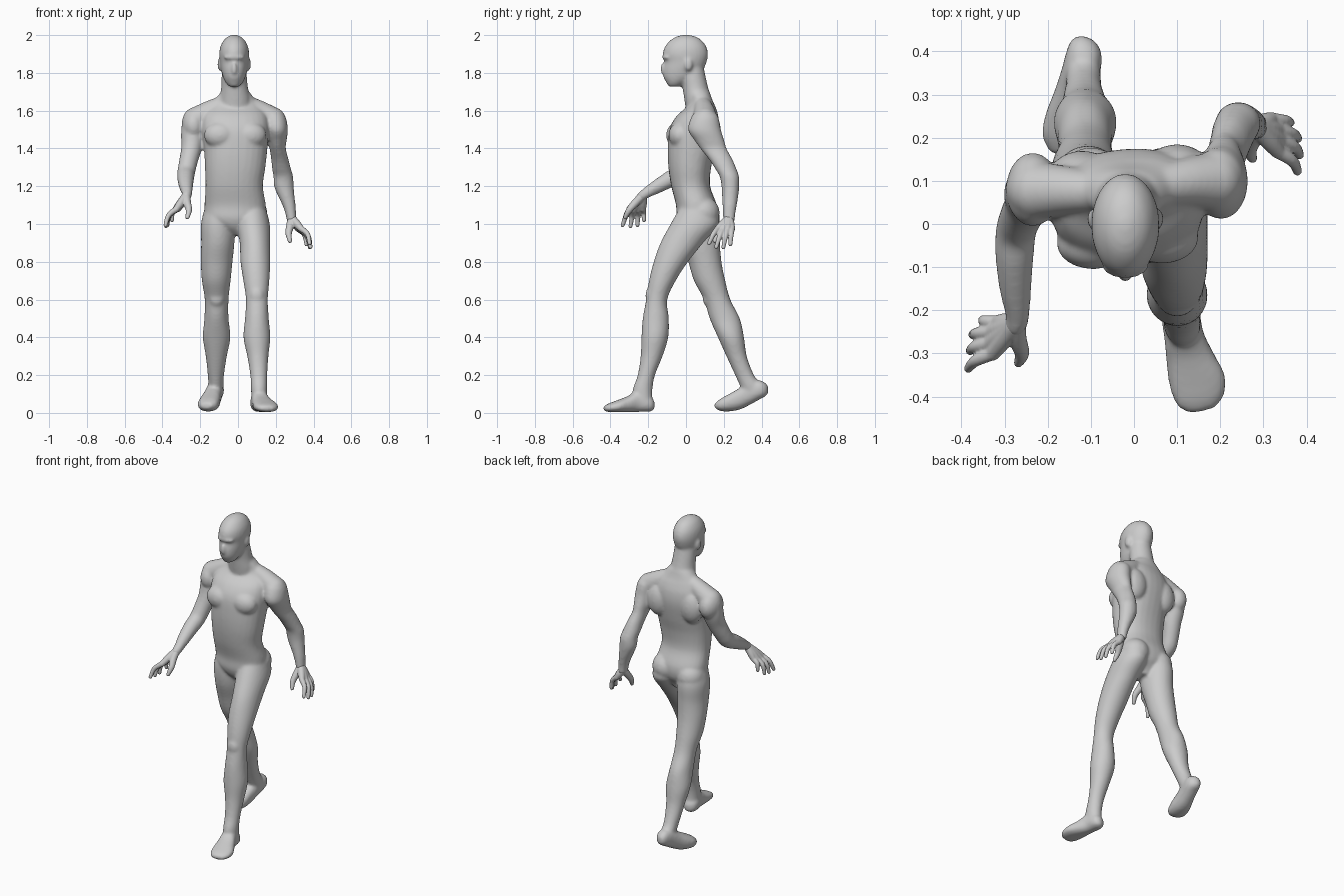
import bpy, bmesh, math
from mathutils import Vector, Matrix

X, Y, Z = Vector((1, 0, 0)), Vector((0, 1, 0)), Vector((0, 0, 1))
SIDES = 28


def spline(rows, n=5):
    """Smooth Catmull-Rom resampling of rows of numbers."""
    out = []
    for i in range(len(rows) - 1):
        a, b, c, d = (rows[max(i - 1, 0)], rows[i], rows[i + 1], rows[min(i + 2, len(rows) - 1)])
        for k in range(n):
            t = k / n
            out.append([0.5 * (2 * q + (r - p) * t + (2 * p - 5 * q + 4 * r - s) * t * t
                               + (3 * q - p - 3 * r + s) * t ** 3) for p, q, r, s in zip(a, b, c, d)])
    return out + [list(rows[-1])]


def skin(bm, rings, power=2.0):
    """Closed skin over (centre, u, v) oval rings."""
    loops = []
    for c, u, v in rings:
        loop = []
        for k in range(SIDES):
            a = 2 * math.pi * k / SIDES
            co, si = math.cos(a), math.sin(a)
            loop.append(bm.verts.new(c + u * math.copysign(abs(co) ** (2 / power), co)
                                     + v * math.copysign(abs(si) ** (2 / power), si)))
        loops.append(loop)
    for p, q in zip(loops, loops[1:]):
        for k in range(SIDES):
            j = (k + 1) % SIDES
            bm.faces.new((p[k], p[j], q[j], q[k]))
    bm.faces.new(loops[0][::-1])
    bm.faces.new(loops[-1])


def slices(bm, rows, u=X, v=Y, power=2.0):
    """Rows of x, y, z, half width, half depth and optional twist."""
    rings = []
    for r in spline(rows):
        turn = Matrix.Rotation(r[5] if len(r) > 5 else 0, 3, 'Z')
        rings.append((Vector(r[:3]), turn @ u * max(r[3], .004), turn @ v * max(r[4], .004)))
    skin(bm, rings, power)


def blob(bm, c, r):
    m = Matrix.Translation(c) @ Matrix.Diagonal((*r, 1))
    bmesh.ops.create_uvsphere(bm, u_segments=24, v_segments=14, radius=1, matrix=m)


def tube(bm, rows):
    """Round tube through rows of x, y, z, radius."""
    rows = spline(rows)
    pts = [Vector(r[:3]) for r in rows]
    u, rings = None, []
    for i, p in enumerate(pts):
        t = (pts[min(i + 1, len(pts) - 1)] - pts[max(i - 1, 0)]).normalized()
        u = t.orthogonal() if u is None else u - t * u.dot(t)
        u.normalize()
        rings.append((p, u * rows[i][3], t.cross(u) * rows[i][3]))
    skin(bm, rings)
    for i in (0, -1):
        blob(bm, pts[i], [rows[i][3]] * 3)


def finish(bm, name, voxel, rounds):
    """Fuse the overlapping parts into one smooth surface."""
    bmesh.ops.recalc_face_normals(bm, faces=bm.faces[:])
    mesh = bpy.data.meshes.new(name)
    bm.to_mesh(mesh)
    bm.free()
    ob = bpy.data.objects.new(name, mesh)
    bpy.context.collection.objects.link(ob)
    rem = ob.modifiers.new("fuse", 'REMESH')
    rem.mode, rem.voxel_size, rem.use_smooth_shade = 'VOXEL', voxel, True
    smo = ob.modifiers.new("soften", 'SMOOTH')
    smo.factor, smo.iterations = 0.5, rounds


body = bmesh.new()

# torso from crotch to neck base
slices(body, [(-.01, .06, .94, .03, .05, 0), (-.01, .05, .98, .09, .08, 0),
              (-.015, .055, 1.03, .155, .105, -.03), (-.015, .055, 1.1, .162, .108, -.03),
              (-.02, .025, 1.2, .152, .103, 0), (-.015, .02, 1.3, .16, .113, .04),
              (-.012, .03, 1.4, .168, .126, .08), (-.015, .043, 1.5, .178, .13, .09),
              (-.015, .06, 1.57, .17, .11, .09), (-.015, .08, 1.62, .14, .075, .09),
              (-.015, .08, 1.655, .11, .06, .05), (-.015, .065, 1.7, .075, .06, 0)], power=2.25)
# neck
slices(body, [(-.015, .07, 1.6, .085, .07), (-.015, .063, 1.66, .082, .072),
              (-.018, .05, 1.72, .071, .068), (-.02, .038, 1.78, .067, .066), (-.02, .03, 1.85, .06, .06)])
# chest, shoulder blade and buttock muscles
blob(body, (.065, -.032, 1.47), (.085, .06, .07))
blob(body, (-.095, -.045, 1.47), (.085, .06, .07))
blob(body, (.1, .13, 1.49), (.075, .055, .1))
blob(body, (-.12, .115, 1.49), (.075, .055, .1))
blob(body, (.07, .09, 1.06), (.085, .088, .085))
blob(body, (-.1, .09, 1.04), (.085, .088, .085))

# head
slices(body, [(-.02, -.06, 1.728, .028, .033), (-.02, -.05, 1.75, .046, .055), (-.02, -.03, 1.78, .06, .09),
              (-.02, -.014, 1.82, .07, .107), (-.02, -.002, 1.86, .076, .112), (-.02, -.003, 1.9, .079, .12),
              (-.02, -.002, 1.94, .073, .109), (-.02, 0, 1.975, .054, .08), (-.02, 0, 1.994, .03, .045),
              (-.02, 0, 2.002, .006, .008)])
# brow, nose and ears
blob(body, (-.02, -.098, 1.882), (.055, .03, .016))
blob(body, (-.02, -.117, 1.822), (.015, .019, .034))
for s in (-1, 1):
    blob(body, (-.02 + s * .076, .012, 1.845), (.013, .023, .035))

# shoulder slopes
tube(body, [(.05, .085, 1.635, .045), (.12, .097, 1.595, .056), (.185, .1, 1.55, .068)])
tube(body, [(-.08, .075, 1.635, .045), (-.155, .078, 1.595, .056), (-.225, .078, 1.55, .068)])

# left arm, swung back
slices(body, [(.19, .1, 1.6, .03, .04), (.193, .1, 1.57, .058, .07), (.203, .098, 1.5, .061, .087),
              (.207, .125, 1.44, .05, .078), (.21, .145, 1.4, .043, .07), (.222, .185, 1.34, .046, .062),
              (.231, .212, 1.29, .05, .056), (.24, .23, 1.25, .052, .051), (.243, .235, 1.2, .052, .047),
              (.255, .234, 1.15, .044, .043), (.27, .231, 1.1, .035, .038), (.28, .228, 1.05, .028, .033),
              (.285, .227, 1.01, .026, .03)])
# right arm, swung forward
blob(body, (-.235, .08, 1.52), (.062, .086, .085))
tube(body, [(-.232, .08, 1.54, .065), (-.24, .07, 1.47, .062), (-.247, .047, 1.4, .054),
            (-.263, .015, 1.33, .049), (-.274, -.02, 1.275, .047), (-.277, -.08, 1.24, .044),
            (-.275, -.15, 1.2, .037), (-.27, -.21, 1.165, .028), (-.274, -.235, 1.145, .026)])

# left leg, stepping forward
slices(body, [(.07, .06, 1.09, .075, .09), (.08, .045, 1.0, .088, .127), (.09, -.022, .9, .081, .113),
              (.092, -.08, .8, .079, .091), (.097, -.125, .7, .069, .071), (.1, -.155, .6, .058, .056),
              (.1, -.16, .5, .063, .069), (.1, -.165, .4, .071, .071), (.105, -.182, .3, .056, .058),
              (.11, -.21, .2, .045, .046), (.112, -.23, .12, .043, .052), (.113, -.225, .05, .042, .05)])
blob(body, (.1, -.185, .62), (.04, .03, .05))
# right leg, trailing
slices(body, [(-.1, .07, 1.09, .075, .09), (-.106, .075, 1.0, .09, .106), (-.107, .08, .9, .088, .1),
              (-.113, .1, .8, .084, .088), (-.115, .125, .7, .076, .083), (-.113, .165, .6, .063, .07),
              (-.114, .205, .5, .064, .08), (-.113, .238, .4, .073, .069), (-.115, .268, .3, .056, .054),
              (-.117, .31, .2, .043, .05), (-.117, .345, .14, .04, .058), (-.118, .35, .1, .035, .045)])
blob(body, (-.113, .118, .61), (.04, .03, .05))

# left foot, flat
slices(body, [(.103, -.168, .042, .015, .018), (.105, -.182, .045, .035, .036), (.108, -.21, .052, .045, .046),
              (.116, -.26, .06, .046, .055), (.13, -.31, .046, .056, .042), (.147, -.365, .035, .066, .031),
              (.154, -.41, .027, .056, .022), (.158, -.434, .023, .03, .012)],
       u=Vector((.98, .2, 0)), v=Z, power=2.3)
# right foot, heel lifted
slices(body, [(-.109, .433, .122, .015, .018), (-.111, .418, .123, .034, .036), (-.115, .39, .122, .043, .05),
              (-.125, .345, .107, .045, .06), (-.138, .29, .077, .05, .057), (-.15, .24, .057, .057, .048),
              (-.162, .19, .043, .054, .034), (-.168, .158, .038, .03, .015)],
       u=Vector((.95, -.32, 0)), v=Z, power=2.3)
finish(body, "body", .008, 8)


def hand(name, wrist, knuckles, tips, thumb, out):
    """Palm fan, four bent fingers and a thumb."""
    bm = bmesh.new()
    w = Vector(wrist)
    for k, t in zip(knuckles, tips):
        k, t = Vector(k), Vector(t)
        mid = (k + t) / 2 + Vector((out * .012, 0, .01))
        base = w.lerp(k, .12)
        tube(bm, [(*base, .022), (*w.lerp(k, .6), .021), (*k, .017)])
        tube(bm, [(*k, .016), (*mid, .0135), (*t, .0105)])
    tube(bm, [(*w, .022), (*thumb[0], .021), (*thumb[1], .017), (*thumb[2], .011)])
    finish(bm, name, .004, 4)


hand("left_hand", (.285, .227, 1.03),
     [(.318, .243, .975), (.333, .219, .968), (.338, .195, .968), (.334, .168, .975)],
     [(.362, .235, .892), (.38, .198, .876), (.384, .16, .878), (.379, .122, .897)],
     [(.276, .2, .99), (.268, .172, .95), (.275, .152, .91)], 1)
hand("right_hand", (-.273, -.228, 1.152),
     [(-.318, -.228, 1.08), (-.33, -.25, 1.075), (-.333, -.276, 1.073), (-.327, -.3, 1.078)],
     [(-.35, -.222, 1.02), (-.374, -.257, .993), (-.38, -.294, .988), (-.384, -.335, .993)],
     [(-.27, -.265, 1.115), (-.26, -.3, 1.075), (-.268, -.322, 1.035)], -1)
